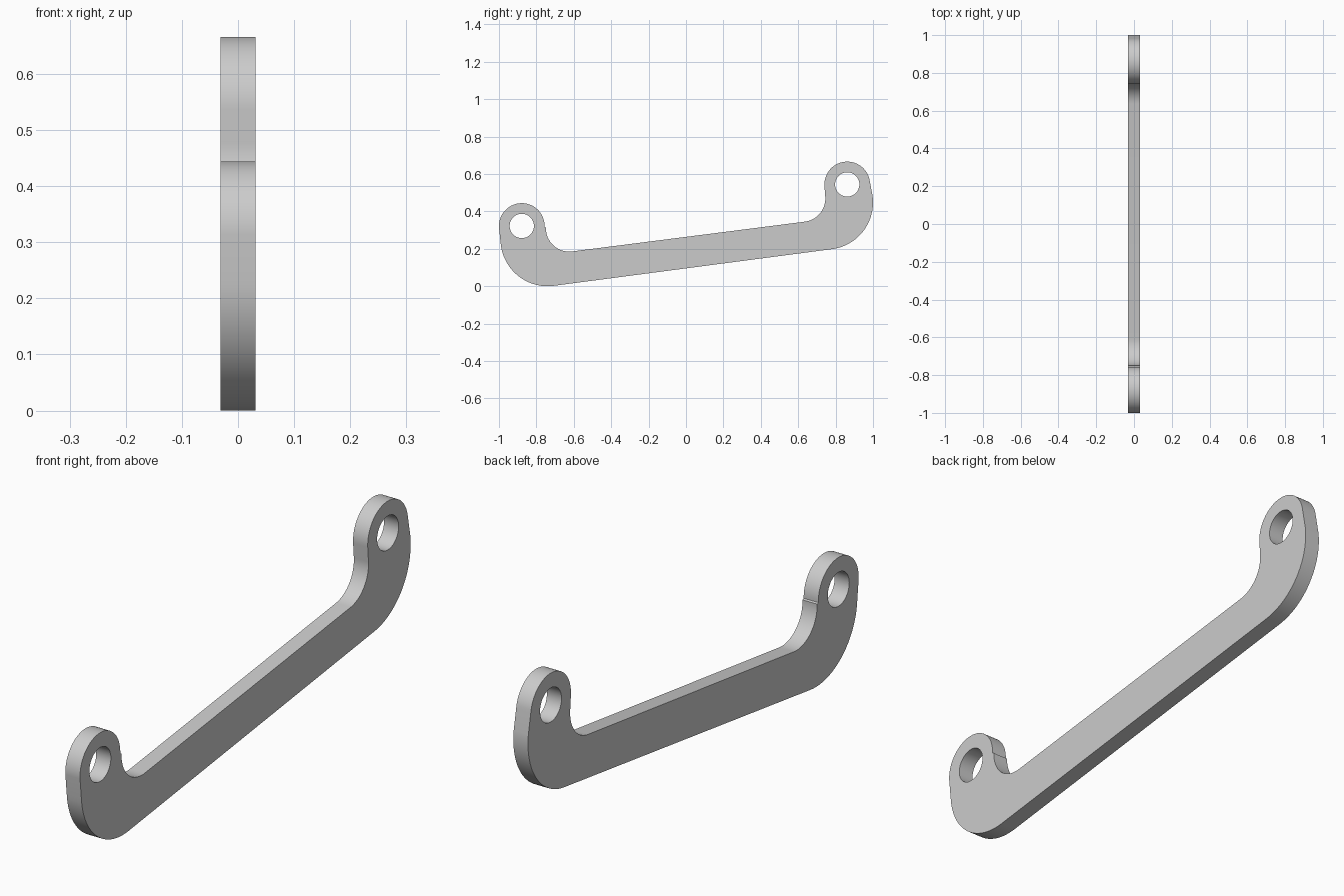
import bpy
import bmesh
from math import cos, sin, radians

cube = bpy.data.objects.get("Cube")
if cube:
    bpy.data.objects.remove(cube, do_unlink=True)

HALF_THICKNESS = 0.031
SLOPE = 7.4                                  # tilt of the straight bar, degrees
EYE_R, HOLE_R, BEND_R, FILLET_R = 0.122, 0.065, 0.252, 0.125
FRONT_EYE, REAR_EYE = (-0.878, 0.322), (0.862, 0.544)


def arc(centre, radius, start, end, steps=24):
    """Points (y, z) along an arc, angles in degrees."""
    angles = [radians(start + (end - start) * i / steps) for i in range(steps + 1)]
    return [(centre[0] + radius * cos(a), centre[1] + radius * sin(a)) for a in angles]


# Outline, counter-clockwise: lower bends, rear eye, inner fillets, front eye
outline = (
    arc((-0.74, 0.252), BEND_R, 184, 270 + SLOPE)
    + arc((0.748, 0.448), BEND_R, -90 + SLOPE, 8)
    + arc(REAR_EYE, EYE_R, 8, 184, 36)
    + arc((0.62, 0.469), FILLET_R, 4, -90 + SLOPE)
    + arc((-0.624, 0.31), FILLET_R, 270 + SLOPE, 178)
    + arc(FRONT_EYE, EYE_R, -2, 184, 36)
)
holes = [arc(c, HOLE_R, 0, 352.5, 47) for c in (FRONT_EYE, REAR_EYE)]

# Flat plate with two holes, then extruded to thickness
bm = bmesh.new()
for loop in [outline] + holes:
    verts = [bm.verts.new((-HALF_THICKNESS, y, z)) for y, z in loop]
    for i, v in enumerate(verts):
        bm.edges.new((verts[i - 1], v))
bmesh.ops.triangle_fill(bm, use_beauty=True, edges=bm.edges[:], normal=(1, 0, 0))
result = bmesh.ops.extrude_face_region(bm, geom=bm.faces[:], use_keep_orig=True)
moved = [g for g in result["geom"] if isinstance(g, bmesh.types.BMVert)]
bmesh.ops.translate(bm, verts=moved, vec=(2 * HALF_THICKNESS, 0, 0))
bmesh.ops.recalc_face_normals(bm, faces=bm.faces[:])

mesh = bpy.data.meshes.new("link_arm")
bm.to_mesh(mesh)
bm.free()
link_arm = bpy.data.objects.new("link_arm", mesh)
bpy.context.collection.objects.link(link_arm)

# Plain grey metal
grey = bpy.data.materials.new("light_grey")
grey.use_nodes = True
grey.diffuse_color = (0.6, 0.6, 0.6, 1)
grey.node_tree.nodes["Principled BSDF"].inputs["Base Color"].default_value = (0.6, 0.6, 0.6, 1)
mesh.materials.append(grey)

# Smooth rims, sharp plate edges
bpy.ops.object.select_all(action="DESELECT")
link_arm.select_set(True)
bpy.context.view_layer.objects.active = link_arm
bpy.ops.object.shade_smooth_by_angle(angle=radians(30))
